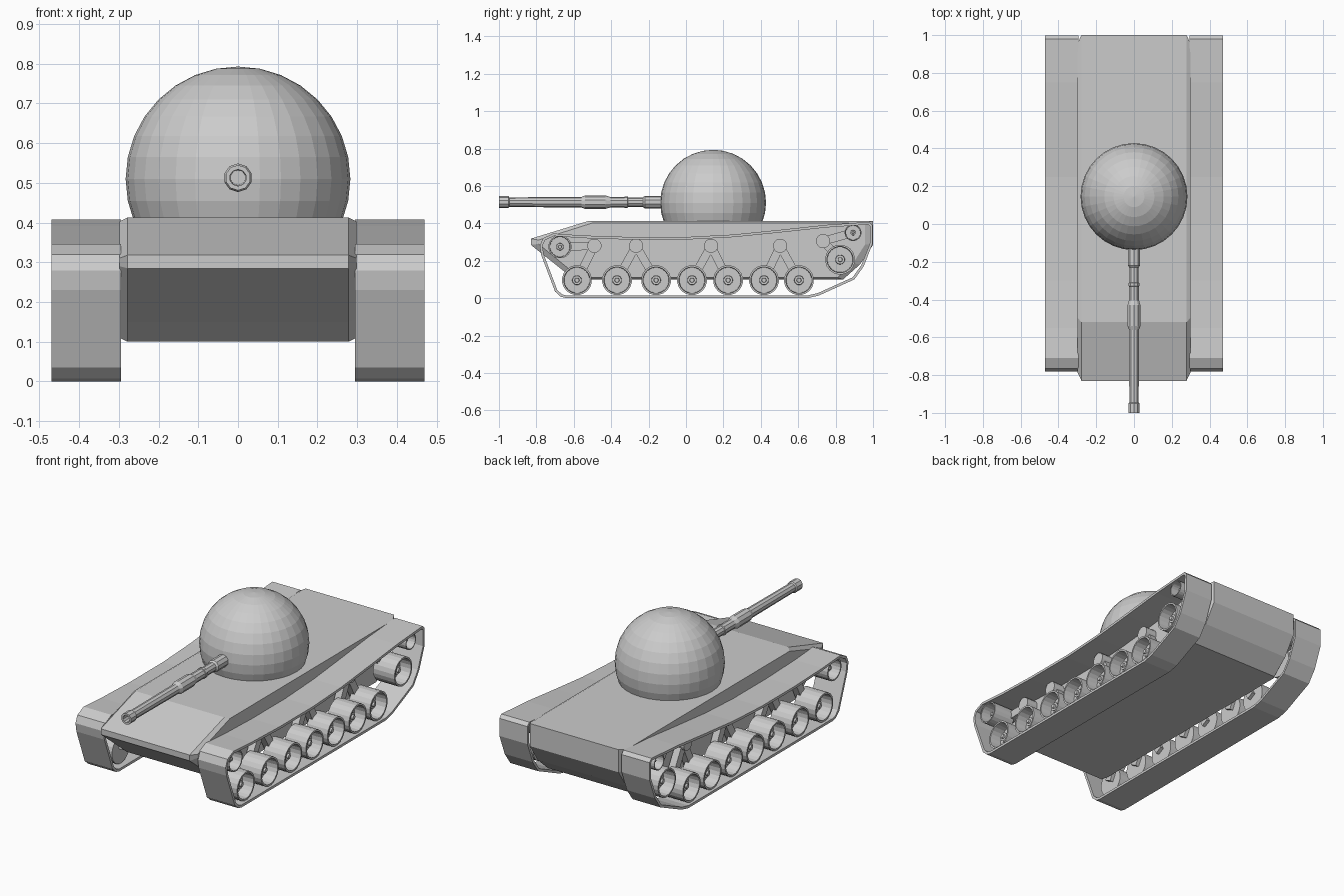
import bpy, bmesh, math
from mathutils import Vector, Matrix

if "Cube" in bpy.data.objects:
    bpy.data.objects.remove(bpy.data.objects["Cube"])

grey = bpy.data.materials.new("plain_grey")
grey.diffuse_color = (0.6, 0.6, 0.6, 1)
grey.use_nodes = True
grey.node_tree.nodes["Principled BSDF"].inputs["Base Color"].default_value = grey.diffuse_color


def finish(name, bm, mirror=False):
    bmesh.ops.remove_doubles(bm, verts=bm.verts[:], dist=1e-5)
    bmesh.ops.recalc_face_normals(bm, faces=bm.faces[:])
    me = bpy.data.meshes.new(name)
    bm.to_mesh(me)
    bm.free()
    me.materials.append(grey)
    ob = bpy.data.objects.new(name, me)
    bpy.context.collection.objects.link(ob)
    if mirror:
        ob.modifiers.new("mirror", 'MIRROR').use_axis = (True, False, False)
    return ob


def offset(pts, d):
    """Inset a counter-clockwise (y, z) outline by d."""
    out = []
    n = len(pts)
    for i in range(n):
        a, b, c = (Vector(pts[(i + k) % n]) for k in (-1, 0, 1))
        e1, e2 = (b - a).normalized(), (c - b).normalized()
        n1, n2 = Vector((-e1.y, e1.x)), Vector((-e2.y, e2.x))
        out.append(tuple(b + (n1 + n2) * d / (1 + n1.dot(n2))))
    return out


def loft(bm, loops, closed=False, caps=False):
    """Bridge (x, outline) loops that share one point count."""
    rings = [[bm.verts.new((x, y, z)) for y, z in pts] for x, pts in loops]
    pairs = list(zip(rings, rings[1:]))
    if closed:
        pairs.append((rings[-1], rings[0]))
    for r, s in pairs:
        for i in range(len(r)):
            j = (i + 1) % len(r)
            bm.faces.new((r[i], r[j], s[j], s[i]))
    if caps:
        bm.faces.new(rings[0])
        bm.faces.new(rings[-1])


def lathe_x(bm, profile, y, z, segs):
    """Revolve (x, radius) points round an axis along x."""
    rings = []
    for x, r in profile:
        r = max(r, 1e-7)
        rings.append((x, [(y + r * math.cos(2 * math.pi * (i + .5) / segs),
                           z + r * math.sin(2 * math.pi * (i + .5) / segs)) for i in range(segs)]))
    loft(bm, rings)


# Hull: side outline with chamfered flanks
hull_side = [(-0.60, 0.10), (0.84, 0.10), (0.93, 0.18), (1.0, 0.285), (1.0, 0.413),
             (-0.52, 0.413), (-0.83, 0.318), (-0.83, 0.285), (-0.66, 0.15)]
flank = [(0.085 + (y - 0.085) * 0.965, z) for y, z in offset(hull_side, 0.01)]
bm = bmesh.new()
loft(bm, [(-0.298, flank), (-0.278, hull_side), (0.278, hull_side), (0.298, flank)], caps=True)
finish("hull", bm)

# Track belts: thin hollow loops
belt = [(-0.64, 0), (0.65, 0), (0.71, 0.014), (0.90, 0.10), (0.95, 0.17), (0.997, 0.29),
        (0.998, 0.39), (0.98, 0.408), (0.75, 0.392), (0.5, 0.365), (0.25, 0.34), (0.0, 0.327),
        (-0.3, 0.327), (-0.55, 0.335), (-0.71, 0.346), (-0.765, 0.32), (-0.782, 0.28),
        (-0.774, 0.23), (-0.70, 0.035), (-0.67, 0.008)]
inner = offset(belt, 0.014)
bm = bmesh.new()
loft(bm, [(0.295, belt), (0.47, belt), (0.47, inner), (0.295, inner)], closed=True)
finish("track_belt", bm, True)

# Wheels: open cups with a central hub
road = [(y, 0.096, 0.08) for y in (-0.583, -0.369, -0.16, 0.032, 0.225, 0.417, 0.604)]
idler, sprocket, roller = (-0.674, 0.275, 0.062), (0.824, 0.206, 0.08), (0.893, 0.35, 0.045)
for i, (y, z, r) in enumerate(road + [idler, sprocket, roller]):
    bm = bmesh.new()
    lathe_x(bm, [(0.325, 0), (0.325, r), (0.458, r), (0.458, r * .88), (0.39, r * .85),
                 (0.39, r * .32), (0.425, r * .3), (0.425, r * .16), (0.435, r * .14),
                 (0.435, 0)], y, z, 20)
    finish("wheel_%d" % (i + 1), bm, True)

# Suspension: pivots on the hull with arms running to the wheels
pivots = [((-0.49, 0.28), (idler, road[0])), ((-0.267, 0.28), road[1:3]),
          ((0.134, 0.28), road[3:5]), ((0.503, 0.28), road[5:7]),
          ((0.733, 0.305), (sprocket, roller))]
for i, (p, ends) in enumerate(pivots):
    bm = bmesh.new()
    lathe_x(bm, [(0.29, 0), (0.29, 0.038), (0.365, 0.038), (0.365, 0)], p[0], p[1], 16)
    finish("suspension_pivot_%d" % (i + 1), bm, True)
    bm = bmesh.new()
    for e in ends:
        a, b = Vector(p), Vector(e[:2])
        d = (b - a).normalized()
        w = Vector((-d.y, d.x)) * 0.022
        bar = [tuple(v) for v in (a - w, b - w, b + w, a + w)]
        loft(bm, [(0.305, bar), (0.345, bar)], caps=True)
    finish("suspension_arm_%d" % (i + 1), bm, True)

# Turret dome
bm = bmesh.new()
bmesh.ops.create_uvsphere(bm, u_segments=32, v_segments=16, radius=0.283,
                          matrix=Matrix.Translation((0, 0.145, 0.51)))
finish("turret_dome", bm)

# Gun barrel: stepped tube with an open muzzle, turned to point along -y
tube = [(-0.80, 0), (-0.80, 0.019), (-1.0, 0.021), (-1.0, 0.032), (-0.95, 0.032), (-0.945, 0.026),
        (-0.56, 0.028), (-0.54, 0.036), (-0.43, 0.036), (-0.405, 0.028), (-0.33, 0.028),
        (-0.328, 0.031), (-0.312, 0.031), (-0.31, 0.026), (-0.23, 0.026), (-0.22, 0.034),
        (-0.05, 0.034), (-0.05, 0)]
bm = bmesh.new()
lathe_x(bm, tube, 0, 0, 10)
bm.transform(Matrix.Translation((0, 0, 0.513)) @ Matrix.Rotation(math.pi / 2, 4, 'Z'))
finish("gun_barrel", bm)
